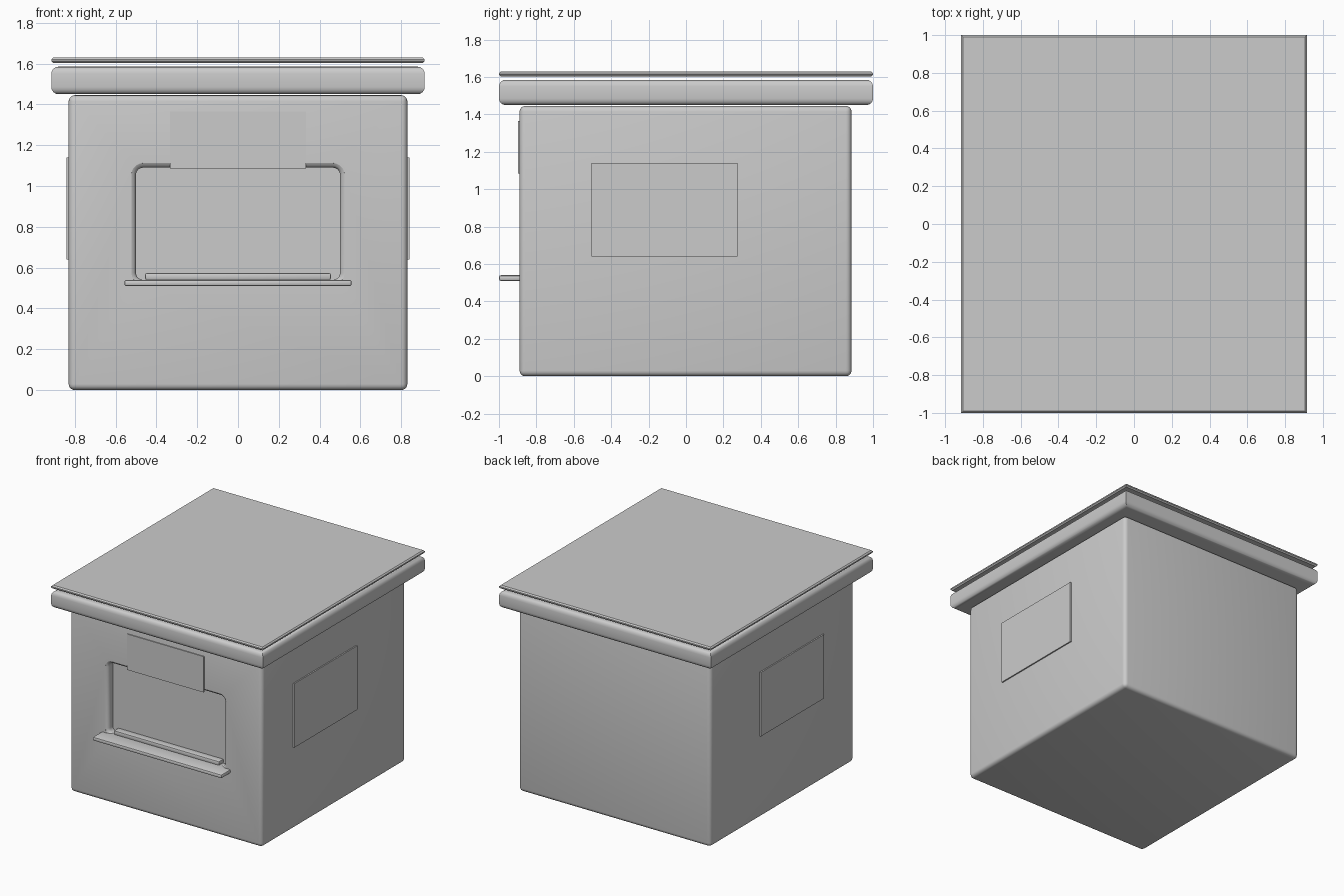
import bpy, bmesh, math

if "Cube" in bpy.data.objects:
    bpy.data.objects.remove(bpy.data.objects["Cube"])


def finish(name, bm):
    bmesh.ops.recalc_face_normals(bm, faces=bm.faces[:])
    mesh = bpy.data.meshes.new(name)
    bm.to_mesh(mesh)
    bm.free()
    obj = bpy.data.objects.new(name, mesh)
    bpy.context.collection.objects.link(obj)
    return obj


def smooth(obj, angle=40):
    bpy.ops.object.select_all(action='DESELECT')
    obj.select_set(True)
    bpy.context.view_layer.objects.active = obj
    bpy.ops.object.shade_smooth_by_angle(angle=math.radians(angle))


def box(name, x, y, z, bevel=0.0, segments=3, horizontal_only=False):
    """Box from (min, max) ranges with optionally rounded edges."""
    bm = bmesh.new()
    bmesh.ops.create_cube(bm, size=1)
    for v in bm.verts:
        for i, (lo, hi) in enumerate((x, y, z)):
            v.co[i] = lo if v.co[i] < 0 else hi
    if bevel:
        edges = [e for e in bm.edges if not horizontal_only
                 or abs(e.verts[0].co.z - e.verts[1].co.z) < 1e-6]
        bmesh.ops.bevel(bm, geom=edges, offset=bevel, offset_type='OFFSET',
                        segments=segments, profile=0.5, affect='EDGES')
    return finish(name, bm)


def window_cutter(half_w, z0, z1, front, back, flare, radius):
    """Rounded-rectangle plug whose rim flares outwards at the wall face."""
    bm = bmesh.new()
    steps = [(front - 0.06, flare)]
    for t in (15, 40, 65, 90):
        a = math.radians(t)
        steps.append((front + flare * (1 - math.cos(a)), flare * (1 - math.sin(a))))
    steps.append((back, 0.0))
    rings = []
    for y, off in steps:
        ring = []
        for corner, (sx, cz) in enumerate(((1, z1 - radius), (-1, z1 - radius),
                                           (-1, z0 + radius), (1, z0 + radius))):
            for k in range(6):
                a = math.radians(90 * corner + 18 * k)
                r = radius + off
                ring.append(bm.verts.new((sx * (half_w - radius) + r * math.cos(a),
                                          y, cz + r * math.sin(a))))
        rings.append(ring)
    n = len(rings[0])
    for r0, r1 in zip(rings, rings[1:]):
        for i in range(n):
            bm.faces.new((r0[i], r0[(i + 1) % n], r1[(i + 1) % n], r1[i]))
    bm.faces.new(rings[0])
    bm.faces.new(rings[-1])
    obj = finish("window_cutter", bm)
    obj.hide_render = True
    return obj


# Main body with the recessed serving window
body = box("stand_body", (-0.83, 0.83), (-0.89, 0.885), (0, 1.445), 0.03, 4)
cutter = window_cutter(0.5, 0.54, 1.09, -0.89, -0.83, 0.03, 0.035)
mod = body.modifiers.new("window", 'BOOLEAN')
mod.operation = 'DIFFERENCE'
mod.solver = 'EXACT'
mod.object = cutter
bpy.context.view_layer.objects.active = body
bpy.ops.object.modifier_apply(modifier=mod.name)
bpy.data.objects.remove(cutter, do_unlink=True)
smooth(body)

# Roof slab and the thin sheet floating above it
smooth(box("roof_slab", (-0.915, 0.915), (-1, 1), (1.45, 1.585), 0.035, 4, True))
box("roof_sheet", (-0.915, 0.915), (-1, 1), (1.603, 1.63), 0.009, 1, True)

# Serving counter and the inner window ledge
smooth(box("counter", (-0.557, 0.557), (-1, -0.83), (0.51, 0.54), 0.01, 2))
smooth(box("window_ledge", (-0.455, 0.455), (-0.885, -0.825), (0.541, 0.573), 0.007, 2))

# Sign board over the window
box("sign_board", (-0.332, 0.332), (-0.897, -0.885), (1.085, 1.365))

# Poster panels on both side walls
for side, label in ((1, "right"), (-1, "left")):
    xs = sorted((side * 0.82, side * 0.84))
    box("side_panel_" + label, xs, (-0.505, 0.275), (0.64, 1.14))
